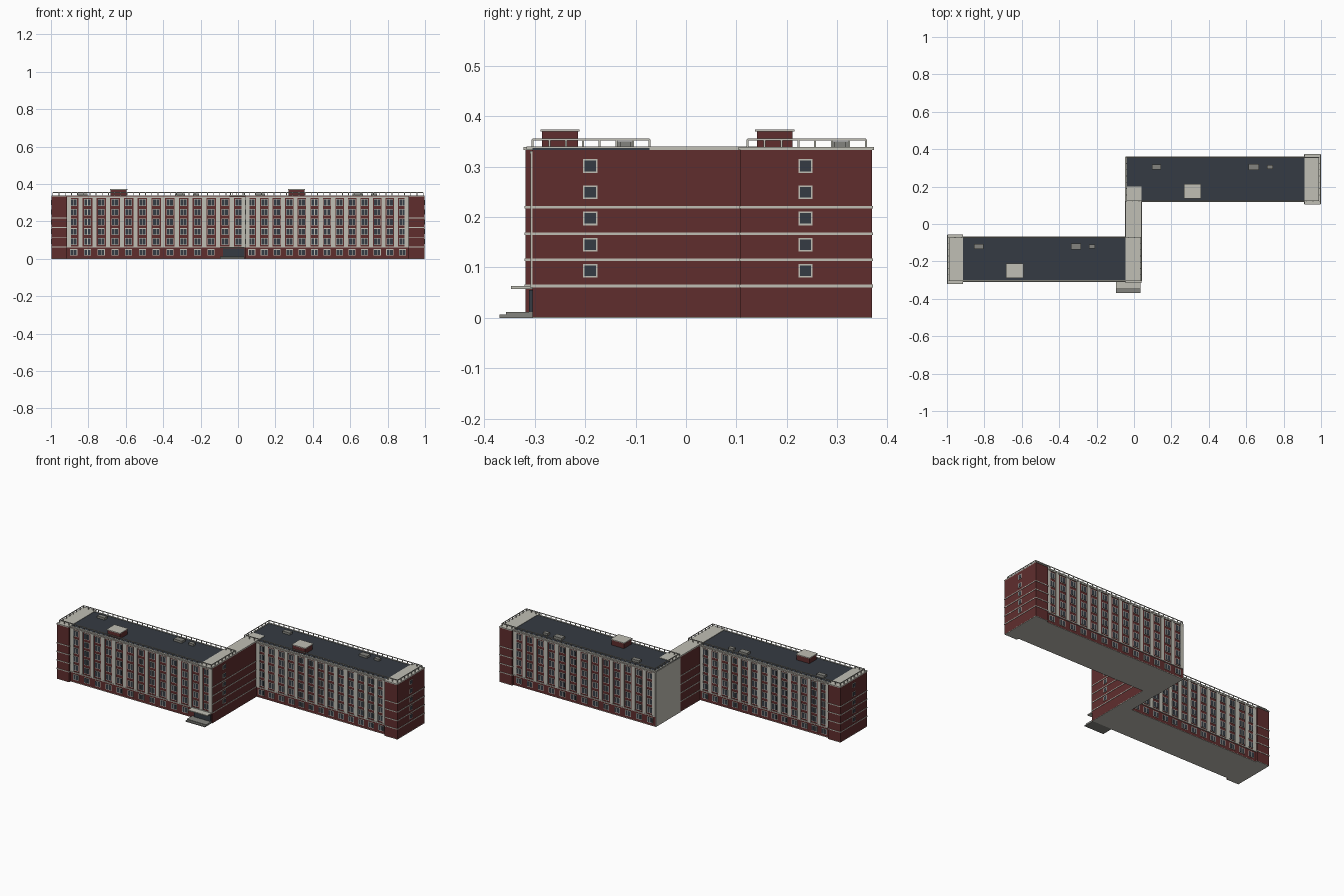
import bpy
import bmesh

default_cube = bpy.data.objects.get("Cube")
if default_cube:
    bpy.data.objects.remove(default_cube, do_unlink=True)


def make_material(name, red, green, blue):
    material = bpy.data.materials.new(name)
    material.use_nodes = True
    colour = (red, green, blue, 1)
    material.diffuse_color = colour
    shader = material.node_tree.nodes["Principled BSDF"]
    shader.inputs["Base Color"].default_value = colour
    shader.inputs["Roughness"].default_value = 0.9
    return material


BRICK = make_material("brick red", 0.115, 0.027, 0.027)
STONE = make_material("pale concrete", 0.53, 0.52, 0.46)
SLATE = make_material("dark slate", 0.036, 0.044, 0.056)
METAL = make_material("mid grey", 0.23, 0.23, 0.21)


def build_boxes(name, boxes, material):
    """One object made of boxes, each given as x, y and z ranges."""
    mesh = bpy.data.meshes.new(name)
    bm = bmesh.new()
    for xs, ys, zs in boxes:
        cube = bmesh.ops.create_cube(bm, size=1)
        for vert in cube["verts"]:
            vert.co = [low + (high - low) * (c + 0.5)
                       for c, (low, high) in zip(vert.co, (xs, ys, zs))]
    bm.to_mesh(mesh)
    bm.free()
    mesh.materials.append(material)
    item = bpy.data.objects.new(name, mesh)
    bpy.context.collection.objects.link(item)
    return item


def around(centre, size):
    return (centre - size / 2, centre + size / 2)


def grow(span, amount):
    return (span[0] - amount, span[1] + amount)


def outline(xs, ys, zs, width):
    """Four bars following the inside edge of a rectangle."""
    return [(xs, (ys[0], ys[0] + width), zs), (xs, (ys[1] - width, ys[1]), zs),
            ((xs[0], xs[0] + width), ys, zs), ((xs[1] - width, xs[1]), ys, zs)]


WALL_TOP = 0.333
COPING = (WALL_TOP, 0.339)
STOREY = 0.052
FLOORS = [0.093 + STOREY * i for i in range(5)]
BANDS = [0.063 + STOREY * i for i in range(4)]
BAYS = 13


def bands_for(xs, ys):
    return [(grow(xs, 0.002), grow(ys, 0.002), around(z, 0.005)) for z in BANDS]


def facade(name, xs, wall, side, door_from=None):
    """Pilasters and framed windows on a long wall; side is the facing in y."""
    def layer(depth):
        return tuple(sorted((wall - side * 0.002, wall + side * depth)))
    pilasters, frames, panes, mullions = [], [], [], []
    pitch = (xs[1] - xs[0]) / BAYS
    for i in range(BAYS + 1):
        x = min(max(xs[0] + pitch * i, xs[0] + 0.011), xs[1] - 0.011)
        pilasters.append((around(x, 0.022), layer(0.004), (0.063, 0.327)))
    for i in range(BAYS):
        x = xs[0] + pitch * (i + 0.5)
        for z in FLOORS:
            frames.append((around(x, 0.037), layer(0.002), around(z, 0.037)))
            panes.append((around(x, 0.032), layer(0.003), around(z, 0.031)))
            mullions.append((around(x, 0.003), layer(0.004), around(z, 0.031)))
        if door_from is None or x < door_from:
            frames.append((around(x, 0.038), layer(0.002), around(0.034, 0.034)))
            panes.append((around(x, 0.032), layer(0.003), around(0.034, 0.028)))
            mullions.append((around(x, 0.003), layer(0.004), around(0.034, 0.028)))
    belt = [(xs, layer(0.005), around(z, 0.005)) for z in (BANDS[0], 0.328)]
    build_boxes(name + "_pilasters", pilasters + belt, STONE)
    build_boxes(name + "_window_frames", frames + mullions, STONE)
    build_boxes(name + "_window_panes", panes, SLATE)


def end_windows(name, wall, side, y):
    """Column of single windows on a short end wall."""
    def layer(depth):
        return tuple(sorted((wall - side * 0.002, wall + side * depth)))
    build_boxes(name + "_frames",
                [(layer(0.002), around(y, 0.028), around(z, 0.027)) for z in FLOORS], STONE)
    build_boxes(name + "_panes",
                [(layer(0.003), around(y, 0.022), around(z, 0.021)) for z in FLOORS], SLATE)


def railing(name, xs, ys):
    bars = outline(xs, ys, (0.352, 0.356), 0.003)
    nx, ny = round((xs[1] - xs[0]) / 0.033), 7
    for i in range(nx + 1):
        x = xs[0] + (xs[1] - xs[0]) * i / nx
        bars += [(around(x, 0.004), around(y, 0.004), (COPING[0], 0.354)) for y in ys]
    for i in range(ny + 1):
        y = ys[0] + (ys[1] - ys[0]) * i / ny
        bars += [(around(x, 0.004), around(y, 0.004), (COPING[0], 0.354)) for x in xs]
    build_boxes(name, bars, STONE)


def wing(name, xs, ys, tower_xs, tower_ys, rail_xs):
    """Long block with a wider end tower, flat roof, coping and railing."""
    build_boxes(name + "_walls", [(xs, ys, (0.002, WALL_TOP))], BRICK)
    build_boxes(name + "_tower", [(tower_xs, tower_ys, (0.002, WALL_TOP))], BRICK)
    build_boxes(name + "_plinth", [(xs, ys, (0, 0.004)),
                                   (tower_xs, tower_ys, (0, 0.004))], STONE)
    build_boxes(name + "_tower_bands", bands_for(tower_xs, tower_ys), STONE)
    build_boxes(name + "_roof", [(xs, ys, (WALL_TOP, 0.337))], SLATE)
    build_boxes(name + "_coping", outline(xs, grow(ys, 0.003), COPING, 0.007), STONE)
    build_boxes(name + "_tower_roof", [(tower_xs, grow(tower_ys, 0.004), COPING)], STONE)
    railing(name + "_railing", rail_xs, ys)


# Two offset wings
LINK = (-0.045, 0.04)
FRONT_Y, REAR_Y = (-0.304, -0.072), (0.122, 0.357)
wing("front_wing", (-0.99, LINK[1]), FRONT_Y, (-0.998, -0.915), (-0.318, -0.06),
     (-0.99, 0.035))
wing("rear_wing", (LINK[0], 0.99), REAR_Y, (0.912, 0.998), (0.108, 0.369),
     (-0.04, 0.99))

# Link between the wings
link_y = (-0.08, 0.13)
build_boxes("link_walls", [(LINK, link_y, (0.002, WALL_TOP))], BRICK)
build_boxes("link_plinth", [(LINK, link_y, (0, 0.004))], STONE)
build_boxes("link_roof", [(LINK, (-0.316, 0.2), (WALL_TOP, 0.34))], STONE)
build_boxes("link_bands", [(around(x, 0.004), ys, around(z, 0.005)) for z in BANDS
                           for x, ys in ((LINK[0], (-0.072, 0.122)),
                                         (LINK[1], (-0.304, 0.122)))], STONE)
build_boxes("blank_end_wall", [(around(LINK[0], 0.004), REAR_Y, (0, WALL_TOP))], STONE)

# Window walls
facade("front_wing_front", (-0.915, LINK[1]), FRONT_Y[0], -1, door_from=-0.08)
facade("front_wing_back", (-0.915, LINK[0]), FRONT_Y[1], 1)
facade("rear_wing_front", (LINK[1], 0.912), REAR_Y[0], -1)
facade("rear_wing_back", (LINK[0], 0.912), REAR_Y[1], 1)
end_windows("front_wing_end_windows", LINK[1], 1, -0.19)
end_windows("rear_tower_windows", 0.998, 1, 0.237)
end_windows("front_tower_windows", -0.998, -1, -0.19)

# Entrance with canopy and steps
build_boxes("entrance_glass", [((-0.08, 0.034), (-0.311, -0.3), (0.006, 0.055))], SLATE)
build_boxes("entrance_canopy", [((-0.095, 0.036), (-0.347, -0.3), (0.057, 0.063))], STONE)
build_boxes("entrance_steps", [((-0.095, 0.036), (-0.37, -0.3), (0, 0.006)),
                               ((-0.095, 0.036), (-0.357, -0.3), (0.006, 0.011))], METAL)

# Rooftop stair houses and vents
for label, x, y in (("front", -0.638, -0.25), ("rear", 0.312, 0.176)):
    build_boxes(label + "_stair_house",
                [(around(x, 0.085), around(y, 0.071), (WALL_TOP, 0.369))], BRICK)
    build_boxes(label + "_stair_house_roof",
                [(around(x, 0.092), around(y, 0.078), (0.369, 0.373))], STONE)
for label, y, places in (("front", -0.12, (-0.83, -0.31, -0.225)),
                         ("rear", 0.305, (0.12, 0.64, 0.727))):
    sizes = ((0.05, 0.026), (0.055, 0.034), (0.033, 0.022))
    build_boxes(label + "_roof_vents",
                [(around(x, wide), around(y, deep), (WALL_TOP, 0.35))
                 for x, (wide, deep) in zip(places, sizes)], METAL)
